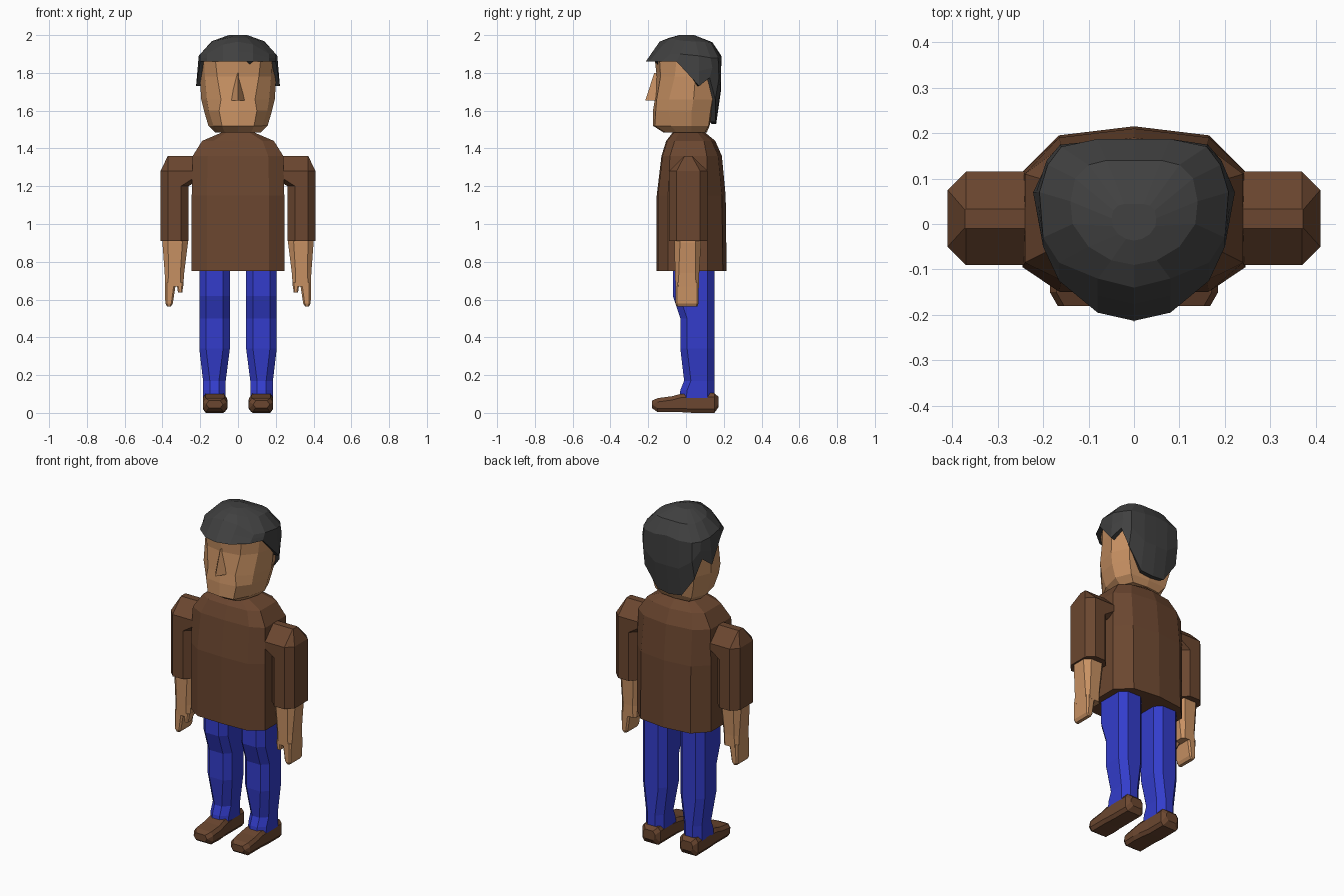
import bpy, bmesh


def material(name, rgb):
    m = bpy.data.materials.new(name)
    m.diffuse_color = (*rgb, 1)
    return m


SKIN = material("skin", (0.58, 0.285, 0.125))
BROWN = material("brown_cloth", (0.147, 0.062, 0.029))
BLUE = material("blue_denim", (0.033, 0.046, 0.60))
HAIR = material("dark_hair", (0.052, 0.052, 0.052))


def loft(name, rings, mat, side=1):
    """Skin equal-length rings of points and cap both ends."""
    bm = bmesh.new()
    vs = [[bm.verts.new((x * side, y, z)) for x, y, z in r] for r in rings]
    n = len(vs[0])
    for a, b in zip(vs, vs[1:]):
        for i in range(n):
            j = (i + 1) % n
            bm.faces.new((a[i], a[j], b[j], b[i]))
    bm.faces.new(vs[0])
    bm.faces.new(vs[-1])
    bmesh.ops.recalc_face_normals(bm, faces=bm.faces)
    me = bpy.data.meshes.new(name)
    bm.to_mesh(me)
    bm.free()
    me.materials.append(mat)
    ob = bpy.data.objects.new(name, me)
    bpy.context.collection.objects.link(ob)
    return ob


def whole(half):
    """Close a front-to-back half outline with its mirror image."""
    return half + [(-x, y, z) for x, y, z in reversed(half[1:-1])]


def octagon(x0, x1, y0, y1, z, c, d=None):
    """Rectangle with chamfers c (in x) and d (in y)."""
    d = c if d is None else d
    return [(x0 + c, y0, z), (x1 - c, y0, z), (x1, y0 + d, z), (x1, y1 - d, z),
            (x1 - c, y1, z), (x0 + c, y1, z), (x0, y1 - d, z), (x0, y0 + d, z)]


# Jumper body: z, front y, back y, half width, half width of flat front, side y range
body = [(0.75, -0.155, 0.215, 0.245, 0.165, -0.095, 0.115),
        (1.15, -0.155, 0.210, 0.245, 0.165, -0.095, 0.115),
        (1.36, -0.130, 0.190, 0.240, 0.160, -0.085, 0.110),
        (1.44, -0.105, 0.155, 0.190, 0.130, -0.060, 0.095),
        (1.485, -0.07, 0.100, 0.085, 0.060, -0.035, 0.060)]
loft("jumper", [whole([(0, f, z), (m, f + 0.006, z), (w, sf, z), (w, sb, z),
                       (m, b - 0.02, z), (0, b, z)])
                for z, f, b, w, m, sf, sb in body], BROWN)

# Head: each ring is a height and a half outline from face to nape
head = [(1.485, [(0, -.12), (.07, -.11), (.10, -.05), (.12, .03), (.09, .10), (0, .11)]),
        (1.52, [(0, -.175), (.085, -.165), (.13, -.08), (.157, .03), (.12, .12), (0, .125)]),
        (1.60, [(0, -.175), (.10, -.16), (.155, -.09), (.18, .03), (.14, .13), (0, .145)]),
        (1.66, [(0, -.165), (.09, -.155), (.165, -.09), (.195, .04), (.15, .14), (0, .155)]),
        (1.78, [(0, -.155), (.11, -.135), (.175, -.06), (.202, .05), (.16, .14), (0, .165)]),
        (1.87, [(0, -.165), (.12, -.14), (.18, -.05), (.195, .05), (.15, .14), (0, .165)]),
        (1.93, [(0, -.10), (.08, -.08), (.13, -.03), (.14, .05), (.10, .11), (0, .12)])]
loft("head", [whole([(x, y, z) for x, y in half]) for z, half in head], SKIN)

# Nose wedge
loft("nose", [[(-.042, -.15, 1.655), (0, -.215, 1.655), (.042, -.15, 1.655)],
              [(-.005, -.14, 1.80), (0, -.168, 1.80), (.005, -.14, 1.80)]], SKIN)

# Hair: lower edge with brim and sideburns, shell, then crown
edge = [(0, -.213, 1.86), (.08, -.195, 1.86), (.165, -.125, 1.86), (.20, -.05, 1.86),
        (.222, .07, 1.73), (.195, .125, 1.775), (.165, .155, 1.66), (.08, .155, 1.54),
        (0, .16, 1.53)]
shell = [(0, -.14, 1.965), (.08, -.12, 1.95), (.165, -.085, 1.90), (.20, -.03, 1.90),
         (.208, .07, 1.89), (.19, .13, 1.88), (.16, .17, 1.88), (.08, .187, 1.88),
         (0, .187, 1.89)]
crown = [(0, -.09, 1.985), (.05, -.08, 1.985), (.10, -.05, 1.975), (.135, 0, 1.968),
         (.14, .05, 1.967), (.13, .10, 1.963), (.10, .13, 1.962), (.06, .14, 1.962),
         (0, .14, 1.962)]
under = [(x * .84, y * .84, z) for x, y, z in edge]
bulge = [(a[0] * .5 + b[0] * .5, a[1] * .5 + b[1] * .5 + (.012 if a[1] > .1 else 0),
          a[2] * .5 + b[2] * .5) for a, b in zip(edge, shell)]
top = [(x * .35, y * .35 - .005, 2.0) for x, y, z in crown]
loft("hair", [whole(h) for h in (under, edge, bulge, shell, crown, top)], HAIR)

# Trouser leg: z, inner x, outer x, front y
leg = [(0.08, .065, .185, -.035), (0.12, .065, .185, -.030), (0.17, .065, .185, -.010),
       (0.34, .043, .205, -.030), (0.50, .043, .205, -.030), (0.62, .043, .205, -.070),
       (0.80, .043, .205, -.070)]
# Shoe sections heel to toe: y, inner x, outer x, bottom z, top z
shoe = [(.172, .085, .165, .03, .085), (.15, .065, .185, 0, .105), (.04, .065, .185, 0, .105),
        (-.03, .060, .185, .004, .10), (-.075, .056, .185, .004, .088),
        (-.15, .060, .185, .004, .078), (-.18, .08, .168, .025, .065)]

for s, tag in ((1, "left"), (-1, "right")):
    loft(tag + "_trouser_leg", [octagon(a, b, f, .15, z, .036) for z, a, b, f in leg], BLUE, s)

    loft(tag + "_shoe", [[(a + .014, y, lo), (b - .014, y, lo), (b, y, lo + .02),
                          (b, y, hi - .02), (b - .014, y, hi), (a + .014, y, hi),
                          (a, y, hi - .02), (a, y, lo + .02)]
                         for y, a, b, lo, hi in shoe], BROWN, s)

    # Sleeve with a gabled shoulder and its root inside the jumper
    loft(tag + "_sleeve", [octagon(.262, .41, -.09, .115, .91, .04),
                           octagon(.262, .41, -.09, .115, 1.20, .04),
                           octagon(.20, .41, -.09, .115, 1.24, .04),
                           octagon(.20, .41, -.09, .115, 1.28, .04),
                           octagon(.20, .372, -.01, .033, 1.36, .002)], BROWN, s)

    # Forearm narrowing into a flat palm
    loft(tag + "_forearm", [octagon(.265, .40, -.062, .08, .95, .03),
                            octagon(.265, .40, -.062, .08, .90, .03),
                            octagon(.285, .388, -.058, .07, .74, .02),
                            octagon(.29, .386, -.056, .068, .67, .015)], SKIN, s)
    loft(tag + "_fingers", [octagon(.328, .386, -.056, .068, .69, .01),
                            octagon(.345, .385, -.056, .066, .58, .008),
                            octagon(.355, .375, -.05, .06, .563, .005)], SKIN, s)
    loft(tag + "_thumb", [octagon(.288, .325, -.056, .02, .69, .008),
                          octagon(.295, .318, -.056, -.015, .638, .006)], SKIN, s)
